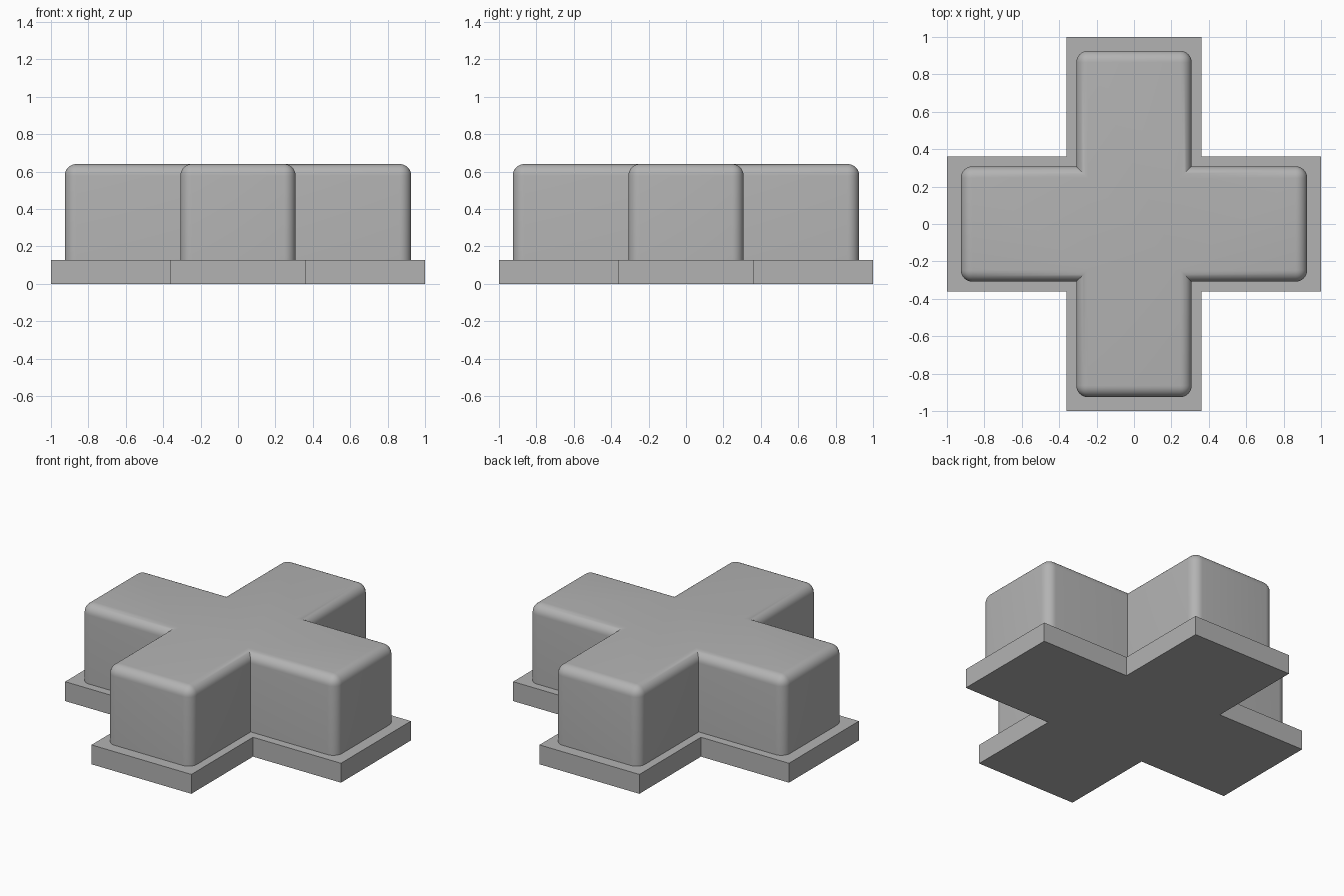
import bpy
import bmesh

cube = bpy.data.objects.get("Cube")
if cube:
    bpy.data.objects.remove(cube, do_unlink=True)

grey = bpy.data.materials.new("plain grey")
grey.use_nodes = True
COLOUR = (0.45, 0.45, 0.45, 1)
grey.diffuse_color = COLOUR
grey.node_tree.nodes["Principled BSDF"].inputs["Base Color"].default_value = COLOUR


def cross_prism(name, reach, half, bottom, top, radius=0):
    """Upright plus-shaped block, with optional rounded top and outer corners."""
    bm = bmesh.new()
    # One arm's outline, turned through four quarter turns
    arm = [(half, -half), (reach, -half), (reach, half)]
    outline = []
    for _ in range(4):
        outline += arm
        arm = [(-y, x) for x, y in arm]
    base = bm.faces.new([bm.verts.new((x, y, bottom)) for x, y in outline])
    lid = bmesh.ops.extrude_face_region(bm, geom=[base], use_keep_orig=True)
    for v in lid["geom"]:
        if isinstance(v, bmesh.types.BMVert):
            v.co.z = top
    bmesh.ops.recalc_face_normals(bm, faces=bm.faces)
    if radius:
        # Round the rim and the convex uprights; inner corners stay sharp
        rounded = [e for e in bm.edges
                   if max(v.co.z for v in e.verts) > top - 0.001 and e.is_convex]
        bmesh.ops.bevel(bm, geom=rounded, offset=radius, segments=8,
                        profile=0.5, affect='EDGES', clamp_overlap=True)
    mesh = bpy.data.meshes.new(name)
    bm.to_mesh(mesh)
    bm.free()
    mesh.materials.append(grey)
    obj = bpy.data.objects.new(name, mesh)
    bpy.context.collection.objects.link(obj)
    return obj


# Flat plinth
cross_prism("base_plate", 1.0, 0.362, 0, 0.127)

# Rounded body standing on the plinth
body = cross_prism("rounded_body", 0.926, 0.308, 0.127, 0.64, 0.062)
bpy.ops.object.select_all(action='DESELECT')
body.select_set(True)
bpy.context.view_layer.objects.active = body
bpy.ops.object.shade_smooth_by_angle(angle=0.6)
